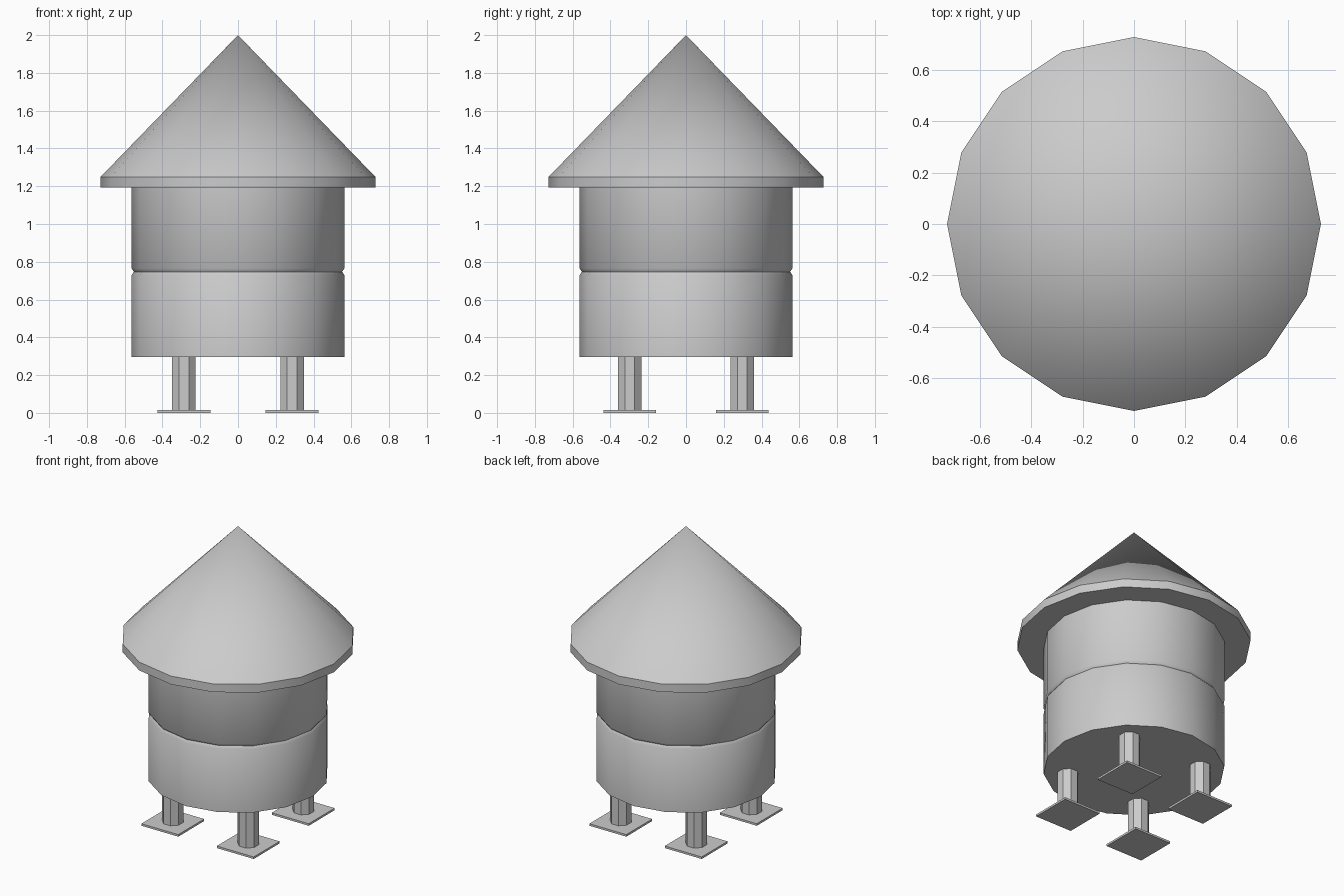
import bpy
import bmesh
import math

cube = bpy.data.objects.get("Cube")
if cube:
    bpy.data.objects.remove(cube, do_unlink=True)

# Single flat colour
metal = bpy.data.materials.new("grey_metal")
metal.use_nodes = True
colour = (0.6, 0.6, 0.6, 1)
metal.diffuse_color = colour
metal.node_tree.nodes["Principled BSDF"].inputs["Base Color"].default_value = colour


def add_object(name, bm, smooth_angle=None):
    bmesh.ops.recalc_face_normals(bm, faces=bm.faces)
    mesh = bpy.data.meshes.new(name)
    bm.to_mesh(mesh)
    bm.free()
    mesh.materials.append(metal)
    obj = bpy.data.objects.new(name, mesh)
    bpy.context.collection.objects.link(obj)
    if smooth_angle:
        bpy.ops.object.select_all(action="DESELECT")
        obj.select_set(True)
        bpy.context.view_layer.objects.active = obj
        bpy.ops.object.shade_smooth_by_angle(angle=math.radians(smooth_angle))
    return obj


def lathe(name, profile, sides=16, smooth_angle=40):
    """Closed turned solid from (radius, height) pairs; radius 0 makes a tip."""
    bm = bmesh.new()
    rings = []
    for r, z in profile:
        angles = [math.tau * i / sides for i in range(sides if r else 1)]
        rings.append([bm.verts.new((r * math.cos(a), r * math.sin(a), z)) for a in angles])
    for low, high in zip(rings, rings[1:]):
        for i in range(sides):
            j = (i + 1) % sides
            if len(high) == 1:
                bm.faces.new((low[i], low[j], high[0]))
            else:
                bm.faces.new((low[i], low[j], high[j], high[i]))
    for ring in (rings[0], rings[-1]):
        if len(ring) > 1:
            bm.faces.new(ring)
    return add_object(name, bm, smooth_angle)


# Tank body with a shallow groove around the middle
R = 0.563
lathe("tank_body", [(R, 0.296), (R, 0.73), (R - 0.012, 0.747), (R, 0.765), (R, 1.2)])

# Conical roof with a short vertical rim
lathe("roof", [(0.727, 1.193), (0.727, 1.25), (0, 2)])

# Four octagonal legs on thin square feet
LEG_X, LEG_Y, FOOT_SIZE, FOOT_HEIGHT = 0.286, 0.298, 0.28, 0.014
for side, x in (("left", LEG_X), ("right", -LEG_X)):
    for end, y in (("front", -LEG_Y), ("back", LEG_Y)):
        bm = bmesh.new()
        bmesh.ops.create_cone(bm, cap_ends=True, segments=8, radius1=0.0673,
                              radius2=0.0673, depth=0.29)
        # Turn the flat sides to face the axes whatever the starting angle
        if any(abs(v.co.x) < 0.001 for v in bm.verts):
            for v in bm.verts:
                a = math.atan2(v.co.y, v.co.x) + math.pi / 8
                v.co.x, v.co.y = 0.0673 * math.cos(a), 0.0673 * math.sin(a)
        leg = add_object(f"{end}_{side}_leg", bm)
        leg.location = (x, y, 0.01 + 0.29 / 2)

        bm = bmesh.new()
        bmesh.ops.create_cube(bm, size=1)
        bmesh.ops.scale(bm, vec=(FOOT_SIZE, FOOT_SIZE, FOOT_HEIGHT), verts=bm.verts)
        foot = add_object(f"{end}_{side}_foot", bm)
        foot.location = (x, y, FOOT_HEIGHT / 2)
